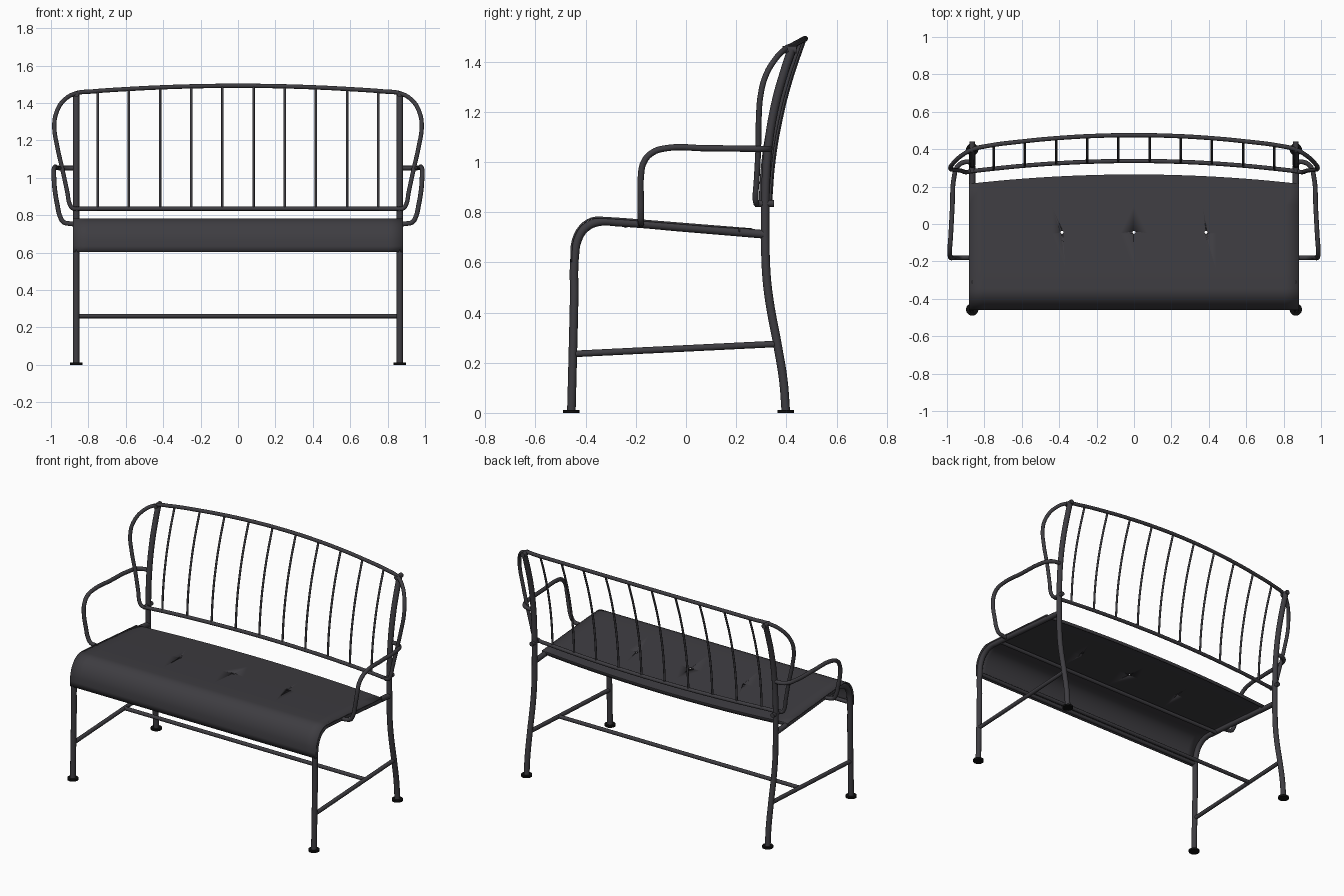
import bpy, bmesh, math
from mathutils import Vector

if "Cube" in bpy.data.objects:
    bpy.data.objects.remove(bpy.data.objects["Cube"])


def material(name, col):
    m = bpy.data.materials.new(name)
    m.diffuse_color = (*col, 1)
    m.use_nodes = True
    m.node_tree.nodes["Principled BSDF"].inputs["Base Color"].default_value = m.diffuse_color
    return m


METAL = material("charcoal metal", (0.048, 0.046, 0.053))
BLACK = material("black rubber", (0.004, 0.004, 0.004))


def finish(ob, mat):
    bpy.ops.object.select_all(action='DESELECT')
    bpy.context.view_layer.objects.active = ob
    ob.select_set(True)
    if ob.type == 'CURVE':
        bpy.ops.object.convert(target='MESH')
        ob = bpy.context.object
    ob.data.materials.clear()
    ob.data.materials.append(mat)
    bpy.ops.object.shade_smooth_by_angle(angle=math.radians(40))
    return ob


def tube(name, pts, r, closed=False, straight=False, mat=METAL):
    cu = bpy.data.curves.new(name, 'CURVE')
    cu.dimensions = '3D'
    cu.bevel_depth, cu.bevel_resolution = r, 4
    cu.use_fill_caps = True
    cu.resolution_u = 1 if straight else 8
    sp = cu.splines.new('BEZIER')
    sp.bezier_points.add(len(pts) - 1)
    for bp, p in zip(sp.bezier_points, pts):
        bp.co = p
        bp.handle_left_type = bp.handle_right_type = 'VECTOR' if straight else 'AUTO'
    sp.use_cyclic_u = closed
    ob = bpy.data.objects.new(name, cu)
    bpy.context.collection.objects.link(ob)
    return finish(ob, mat)


def disc(name, loc, r, h, mat):
    bpy.ops.mesh.primitive_cylinder_add(vertices=24, radius=r, depth=h, location=loc)
    ob = bpy.context.object
    ob.name = name
    return finish(ob, mat)


LX = 0.865  # side frame position
for s, side in ((1, "right"), (-1, "left")):
    # front leg bending into the seat rail
    fl = [(-0.457, 0.005), (-0.452, 0.2), (-0.446, 0.45), (-0.443, 0.63), (-0.432, 0.69),
          (-0.40, 0.738), (-0.345, 0.762), (-0.27, 0.76), (0.0, 0.738), (0.31, 0.712)]
    tube("front_leg_and_seat_rail_" + side, [(s * LX, y, z) for y, z in fl], 0.017)
    # back leg and back post
    bl = [(0.398, 0.005), (0.388, 0.13), (0.365, 0.27), (0.332, 0.45), (0.32, 0.56),
          (0.316, 0.72), (0.317, 0.88), (0.328, 1.06), (0.356, 1.23), (0.395, 1.37), (0.422, 1.45)]
    tube("back_leg_" + side, [(s * LX, y, z) for y, z in bl], 0.017)
    # feet
    for y, n in ((-0.457, "front"), (0.398, "back")):
        disc(f"{n}_foot_{side}", (s * LX, y, 0.006), 0.033, 0.012, BLACK)
    # lower side stretcher
    tube("side_stretcher_" + side, [(s * LX, -0.45, 0.235), (s * LX, 0.362, 0.275)], 0.013, straight=True)
    # armrest
    arm = [(0.865, 0.33, 1.052), (0.91, 0.33, 1.052), (0.945, 0.305, 1.052), (0.962, 0.25, 1.053),
           (0.972, 0.08, 1.055), (0.981, -0.08, 1.055), (0.985, -0.135, 1.037), (0.984, -0.168, 1.0),
           (0.98, -0.18, 0.94), (0.965, -0.18, 0.85), (0.952, -0.18, 0.795), (0.932, -0.18, 0.763),
           (0.90, -0.18, 0.755), (0.865, -0.18, 0.752)]
    tube("armrest_" + side, [(s * x, y, z) for x, y, z in arm], 0.0125)
    # brackets joining backrest loop to post
    tube("lower_bracket_" + side, [(s * LX, 0.275, 0.835), (s * LX, 0.35, 0.835)], 0.014, straight=True)
    tube("upper_bracket_" + side, [(s * LX, 0.385, 1.447), (s * LX, 0.44, 1.447)], 0.015, straight=True)

# backrest loop: top rail, curled ends and lower rail
def top_rail(x):
    q = (x / 0.8) ** 2
    return (x, 0.475 - 0.06 * q, 1.492 - 0.032 * q)


def low_rail(x):
    return (x, 0.337 - 0.047 * (x / 0.8) ** 2, 0.835)


half = [top_rail(x) for x in (0.2, 0.4, 0.6, 0.78)]
half += [(0.865, 0.398, 1.452), (0.93, 0.36, 1.415), (0.972, 0.318, 1.345), (0.982, 0.298, 1.27),
         (0.967, 0.29, 1.17), (0.94, 0.288, 1.05), (0.912, 0.281, 0.92), (0.9, 0.277, 0.86),
         (0.885, 0.279, 0.838), (0.86, 0.283, 0.835)]
half += [low_rail(x) for x in (0.75, 0.6, 0.4, 0.2)]
loop = [top_rail(0)] + half + [low_rail(0)] + [(-x, y, z) for x, y, z in reversed(half)]
tube("backrest_loop", loop, 0.0115, closed=True)

# curved vertical slats
for i in range(10):
    x = (i - 4.5) * 0.1667
    a, b = Vector(low_rail(x)), Vector(top_rail(x))
    pts = []
    for k in range(5):
        t = k / 4
        p = a.lerp(b, t)
        p.y -= 0.028 * 4 * t * (1 - t)
        pts.append(p)
    tube(f"back_slat_{i + 1}", pts, 0.0065)

# crossbars
for n, y, z, r in (("lower_crossbar", 0.07, 0.261, 0.012), ("seat_front_crossbar", -0.444, 0.617, 0.012),
                   ("seat_middle_crossbar", -0.24, 0.75, 0.012)):
    tube(n, [(-LX, y, z), (LX, y, z)], r, straight=True)

# seat sheet: rolled front edge, bowed back edge with a small folded lip
prof = [(-0.461, 0.602), (-0.461, 0.635)]
for k in range(1, 11):
    a = math.radians(180 - 94 * k / 10)
    prof.append((-0.351 + 0.11 * math.cos(a), 0.645 + 0.138 * math.sin(a)))
prof += [(-0.25, 0.777), (-0.05, 0.761), (0.1, 0.749)]
bm = bmesh.new()
cols = []
N = 24
for i in range(N + 1):
    x = 0.882 * (2 * i / N - 1)
    e = 0.265 - 0.05 * (x / 0.882) ** 2
    ze = 0.749 - 0.08 * (e - 0.1)
    p = prof + [(e, ze), (e, ze - 0.02)]
    cols.append([bm.verts.new((x, y, z)) for y, z in p])
for c, d in zip(cols, cols[1:]):
    for j in range(len(c) - 1):
        bm.faces.new((c[j], d[j], d[j + 1], c[j + 1]))
bmesh.ops.recalc_face_normals(bm, faces=bm.faces)
if sum(f.normal.z for f in bm.faces) < 0:
    bmesh.ops.reverse_faces(bm, faces=bm.faces)
me = bpy.data.meshes.new("seat")
bm.to_mesh(me)
bm.free()
seat = bpy.data.objects.new("seat", me)
bpy.context.collection.objects.link(seat)
finish(seat, METAL)
sol = seat.modifiers.new("thickness", 'SOLIDIFY')
sol.thickness, sol.offset = 0.007, -1

# small drain holes
for x in (-0.385, 0, 0.385):
    cut = disc("hole_cutter", (x, -0.045, 0.76), 0.008, 0.1, METAL)
    cut.hide_render = True
    cut.hide_set(True)
    b = seat.modifiers.new("hole", 'BOOLEAN')
    b.object, b.operation, b.solver = cut, 'DIFFERENCE', 'EXACT'
